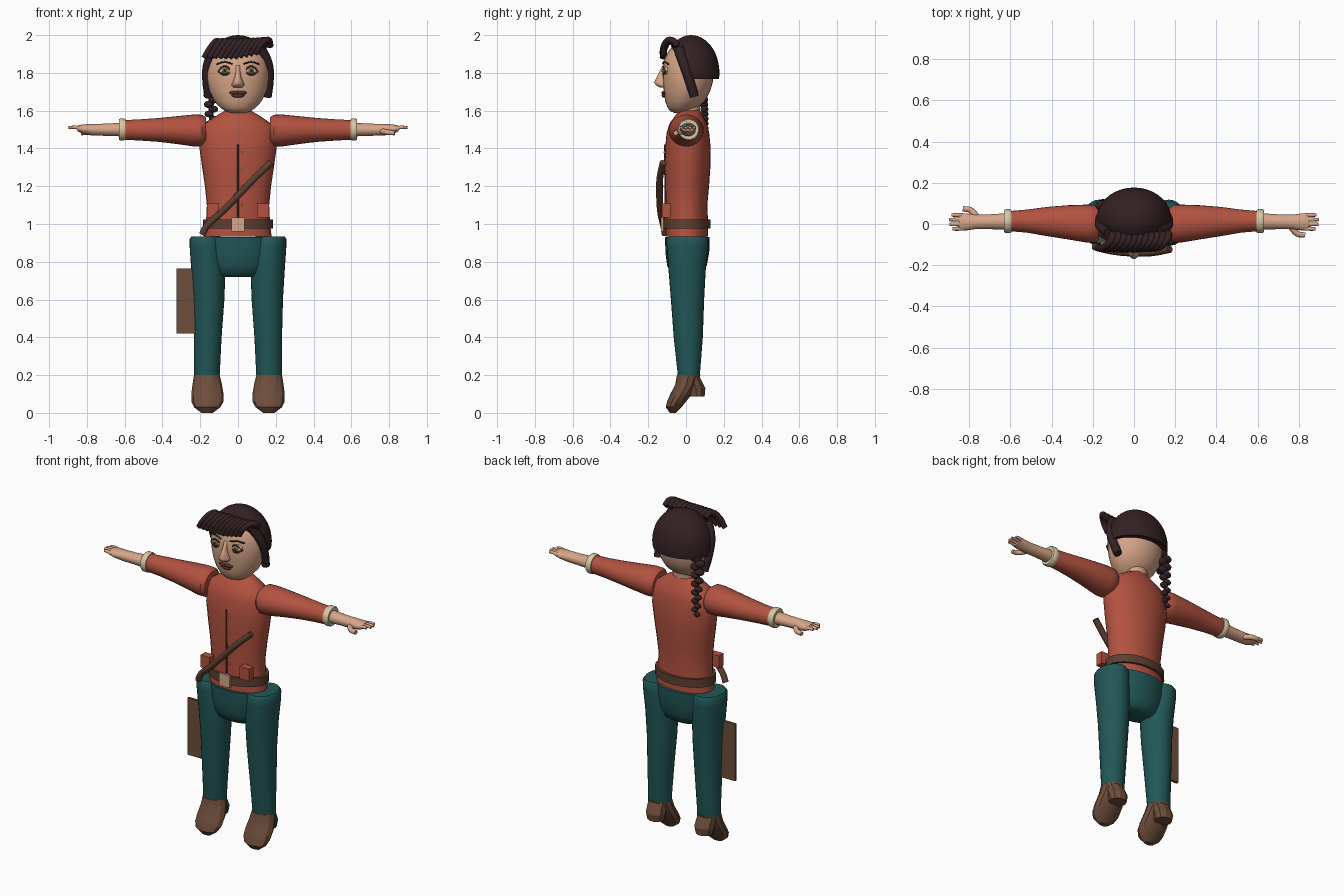
import bpy, bmesh
from math import sin, cos, pi, radians
from mathutils import Vector, Matrix

cube = bpy.data.objects.get("Cube")
if cube:
    bpy.data.objects.remove(cube)


def material(name, r, g, b):
    m = bpy.data.materials.new(name)
    m.use_nodes = True
    m.diffuse_color = (r, g, b, 1)
    m.node_tree.nodes["Principled BSDF"].inputs["Base Color"].default_value = (r, g, b, 1)
    return m


RED = material("red cloth", .45, .085, .052)
TEAL = material("teal cloth", .016, .095, .095)
BROWN = material("brown leather", .155, .075, .043)
DARK = material("dark leather", .11, .05, .03)
SKIN = material("skin", .68, .38, .25)
HAIR = material("dark hair", .034, .015, .017)
CREAM = material("cream", .68, .58, .38)
IRIS = material("olive iris", .16, .18, .07)
LIPS = material("dark lips", .1, .03, .025)


def finish(ob, mat, angle=40):
    ob.data.materials.clear()
    ob.data.materials.append(mat)
    bpy.ops.object.select_all(action='DESELECT')
    ob.select_set(True)
    bpy.context.view_layer.objects.active = ob
    bpy.ops.object.shade_smooth_by_angle(angle=radians(angle))
    return ob


def from_bmesh(name, bm, mat, angle=40):
    bmesh.ops.recalc_face_normals(bm, faces=bm.faces)
    me = bpy.data.meshes.new(name)
    bm.to_mesh(me)
    bm.free()
    ob = bpy.data.objects.new(name, me)
    bpy.context.collection.objects.link(ob)
    return finish(ob, mat, angle)


def loft(name, rings, mat, axis='z', sides=28, power=1.0, flip=1, angle=40):
    """Rings are (height, centre a, centre b, radius a, radius b)."""
    bm = bmesh.new()
    loops = []
    for h, ca, cb, ra, rb in rings:
        loop = []
        for i in range(sides):
            c, s = cos(2 * pi * i / sides), sin(2 * pi * i / sides)
            a = ca + ra * abs(c) ** power * (1 if c > 0 else -1)
            b = cb + rb * abs(s) ** power * (1 if s > 0 else -1)
            co = (a * flip, b, h) if axis == 'z' else (h * flip, a, b)
            loop.append(bm.verts.new(co))
        loops.append(loop)
    for lo, hi in zip(loops, loops[1:]):
        for i in range(sides):
            j = (i + 1) % sides
            bm.faces.new((lo[i], lo[j], hi[j], hi[i]))
    bm.faces.new(loops[0])
    bm.faces.new(loops[-1])
    return from_bmesh(name, bm, mat, angle)


def balls(name, items, mat, seg=20):
    """Items are (centre, radii)."""
    bm = bmesh.new()
    for c, r in items:
        m = Matrix.Translation(c) @ Matrix.Diagonal((*r, 1))
        bmesh.ops.create_uvsphere(bm, u_segments=seg, v_segments=seg // 2, radius=1, matrix=m)
    return from_bmesh(name, bm, mat, 80)


def box(name, c, size, mat):
    bm = bmesh.new()
    bmesh.ops.create_cube(bm, size=1, matrix=Matrix.Translation(c) @ Matrix.Diagonal((*size, 1)))
    return from_bmesh(name, bm, mat)


def tubes(name, paths, r, mat, taper=1.0):
    """Smooth tubes through each list of points, optionally thinner at the end."""
    cu = bpy.data.curves.new(name, 'CURVE')
    cu.dimensions = '3D'
    cu.bevel_depth, cu.bevel_resolution, cu.resolution_u = r, 3, 6
    cu.use_fill_caps = True
    for pts in paths:
        sp = cu.splines.new('BEZIER')
        sp.bezier_points.add(len(pts) - 1)
        for i, (bp, p) in enumerate(zip(sp.bezier_points, pts)):
            bp.co = p
            bp.handle_left_type = bp.handle_right_type = 'AUTO'
            bp.radius = 1 + (taper - 1) * i / (len(pts) - 1)
    ob = bpy.data.objects.new(name, cu)
    bpy.context.collection.objects.link(ob)
    bpy.ops.object.select_all(action='DESELECT')
    ob.select_set(True)
    bpy.context.view_layer.objects.active = ob
    bpy.ops.object.convert(target='MESH')
    return finish(bpy.context.object, mat, 60)


# Shirt, belt and neck
loft("shirt", [(.935, 0, .005, .178, .112), (1, 0, .005, .17, .112), (1.1, 0, .003, .165, .11),
               (1.2, 0, .006, .175, .116), (1.3, 0, .008, .19, .121), (1.4, 0, .01, .204, .121),
               (1.48, 0, .01, .203, .113), (1.53, 0, .012, .178, .1), (1.57, 0, .015, .12, .075),
               (1.6, 0, .018, .07, .056)], RED)
loft("belt", [(.975, 0, .005, .186, .126), (1.025, 0, .005, .184, .126)], DARK)
box("buckle", (0, -.125, .998), (.07, .014, .075), SKIN)
loft("neck", [(1.56, 0, .02, .06, .05), (1.67, 0, .02, .07, .06)], SKIN)
tubes("placket", [[(0, -.11, 1.03), (0, -.11, 1.2), (0, -.112, 1.42)]], .005, LIPS)
balls("buttons", [((.022, -.114, z), (.006, .006, .006)) for z in (1.1, 1.2, 1.29, 1.38)], CREAM, 10)
tubes("shoulder_strap", [[(.175, -.122, 1.325), (.09, -.138, 1.245), (0, -.14, 1.15),
                          (-.1, -.132, 1.05), (-.165, -.118, .99), (-.19, -.11, .945)]], .018, DARK)

# Trousers and satchel
loft("trouser_seat", [(.72, 0, .005, .1, .06), (.735, 0, .005, .135, .085), (.78, 0, .005, .16, .105),
                      (.85, 0, .007, .18, .116), (.93, 0, .007, .19, .118)], TEAL)
box("satchel", (-.257, -.015, .593), (.136, .016, .345), BROWN)

for side, s in (("left", 1), ("right", -1)):
    # Legs and pitched shoes
    loft(side + "_leg", [(.195, .165, .015, .068, .058), (.4, .16, .012, .073, .077),
                         (.6, .155, .008, .083, .088), (.75, .157, .006, .09, .098),
                         (.88, .167, .008, .089, .11), (.92, .17, .008, .086, .11),
                         (.935, .17, .008, .076, .1)], TEAL, flip=s)
    loft(side + "_shoe", [(0, .163, -.07, .03, .015), (.03, .163, -.065, .07, .042),
                          (.06, .162, -.05, .085, .05), (.1, .162, -.025, .085, .058),
                          (.15, .163, .003, .078, .06), (.2, .165, .014, .068, .062)],
         BROWN, sides=12, flip=s, angle=25)
    loft(side + "_heel", [(.088, .163, .055, .05, .046), (.13, .163, .052, .06, .053),
                          (.19, .165, .03, .058, .045)], BROWN, sides=10, flip=s, angle=25)

    # Pocket flap
    box(side + "_pocket", (.132 * s, -.105, 1.072), (.062, .045, .074), RED)

    # Sleeve, cuff and forearm
    loft(side + "_sleeve", [(.17, .0, 1.495, .075, .07), (.19, 0, 1.495, .092, .083),
                            (.23, .002, 1.495, .092, .085), (.32, .008, 1.497, .083, .074),
                            (.42, .012, 1.498, .071, .063), (.52, .014, 1.498, .056, .056),
                            (.6, .014, 1.498, .049, .052)], RED, axis='x', flip=s)
    loft(side + "_cuff", [(.595, .014, 1.5, .054, .054), (.602, .014, 1.5, .058, .058),
                          (.624, .014, 1.5, .058, .058), (.631, .014, 1.5, .053, .053)],
         CREAM, axis='x', flip=s)
    loft(side + "_forearm", [(.62, .012, 1.5, .04, .036), (.7, .011, 1.499, .036, .032),
                             (.77, .01, 1.499, .035, .031), (.82, .01, 1.502, .042, .025),
                             (.85, .01, 1.506, .042, .015)], SKIN, axis='x', flip=s)
    # Fingers, with the thumbs turned to opposite sides
    fingers = [[(.83 * s, .01 + y, 1.506), (.87 * s, .01 + y * 1.05, 1.512), (tip * s, .01 + y * 1.05, 1.51)]
               for y, tip in ((-.032, .88), (-.011, .895), (.011, .897), (.032, .885))]
    tubes(side + "_fingers", fingers, .0105, SKIN, .75)
    tubes(side + "_thumb", [[(.76 * s, .01 - .02 * s, 1.492), (.795 * s, .01 - .058 * s, 1.485),
                             (.83 * s, .01 - .064 * s, 1.482)]], .016, SKIN, .8)

    # Eyes, lids and brows
    x = .07 * s
    balls(side + "_eye", [((x, -.106, 1.812), (.034, .016, .021))], CREAM)
    balls(side + "_iris", [((x, -.118, 1.812), (.016, .009, .017))], IRIS)
    balls(side + "_pupil", [((x, -.125, 1.812), (.007, .004, .008))], HAIR, 12)
    lids = [[(x - .036, -.108, 1.808), (x, -.122, 1.812 + d), (x + .036, -.108, 1.808)] for d in (.023, -.022)]
    tubes(side + "_eyelids", lids, .0045, LIPS)
    tubes(side + "_brow", [[(.03 * s, -.122, 1.848), (x, -.116, 1.858), (.113 * s, -.093, 1.846)]], .004, HAIR)

    # Side lock of hair
    tubes(side + "_side_lock", [[(.12 * s, -.04, 1.93), (.158 * s, -.012, 1.85), (.165 * s, .015, 1.77),
                                 (.155 * s, .045, 1.675)]], .028, HAIR, .85)

# Head and face
loft("head", [(1.588, 0, -.03, .035, .03), (1.597, 0, -.028, .065, .055), (1.615, 0, -.02, .093, .078),
              (1.65, 0, -.005, .125, .105), (1.7, 0, .005, .15, .122), (1.75, 0, .01, .162, .132),
              (1.81, 0, .012, .166, .135), (1.87, 0, .015, .155, .13), (1.92, 0, .02, .127, .11),
              (1.96, 0, .025, .08, .07)], SKIN)
loft("nose", [(1.722, 0, -.122, .022, .015), (1.735, 0, -.126, .034, .034), (1.75, 0, -.127, .029, .043),
              (1.78, 0, -.123, .017, .032), (1.81, 0, -.117, .012, .022), (1.84, 0, -.11, .012, .014)],
     SKIN, sides=14, angle=70)
balls("lips", [((-.018, -.117, 1.695), (.028, .012, .01)), ((.018, -.117, 1.695), (.028, .012, .01)),
               ((0, -.116, 1.68), (.034, .013, .011))], LIPS)

# Hair cap, trimmed level at the back and sloping away from the face
bm = bmesh.new()
bmesh.ops.create_uvsphere(bm, u_segments=36, v_segments=24, radius=1,
                          matrix=Matrix.Translation((0, .027, 1.8)) @ Matrix.Diagonal((.18, .15, .2, 1)))
for co, no in (((0, 0, 1.768), (0, 0, 1)), ((0, -.08, 1.94), (0, .84, .54))):
    cut = bmesh.ops.bisect_plane(bm, geom=bm.verts[:] + bm.edges[:] + bm.faces[:],
                                 plane_co=co, plane_no=no, clear_inner=True)
    rim = [e for e in cut["geom_cut"] if isinstance(e, bmesh.types.BMEdge)]
    bmesh.ops.holes_fill(bm, edges=rim)
from_bmesh("hair_cap", bm, HAIR)

# Swept fringe of curled strands
strands = []
for i in range(11):
    x = -.135 + .027 * i
    back = .35 * x * x
    drop = .02 * max(0, i - 6) / 4
    strands.append([(x + .035, -.05 + back, 1.945), (x + .025, -.085 + back, 1.968 + drop * .3),
                    (x - .01, -.118 + back, 1.935 + drop), (x - .045, -.124 + back, 1.88 + drop)])
tubes("fringe", strands, .019, HAIR, .8)

# Braid hanging behind the right shoulder
knots = []
for i in range(14):
    t = i / 13
    r = .034 - .016 * t
    knots.append(((-.142 + .014 * (-1) ** i * (1 - .4 * t), .088 + .02 * t, 1.76 - .33 * t), (r, r * .8, r * .7)))
balls("braid", knots, HAIR, 14)
